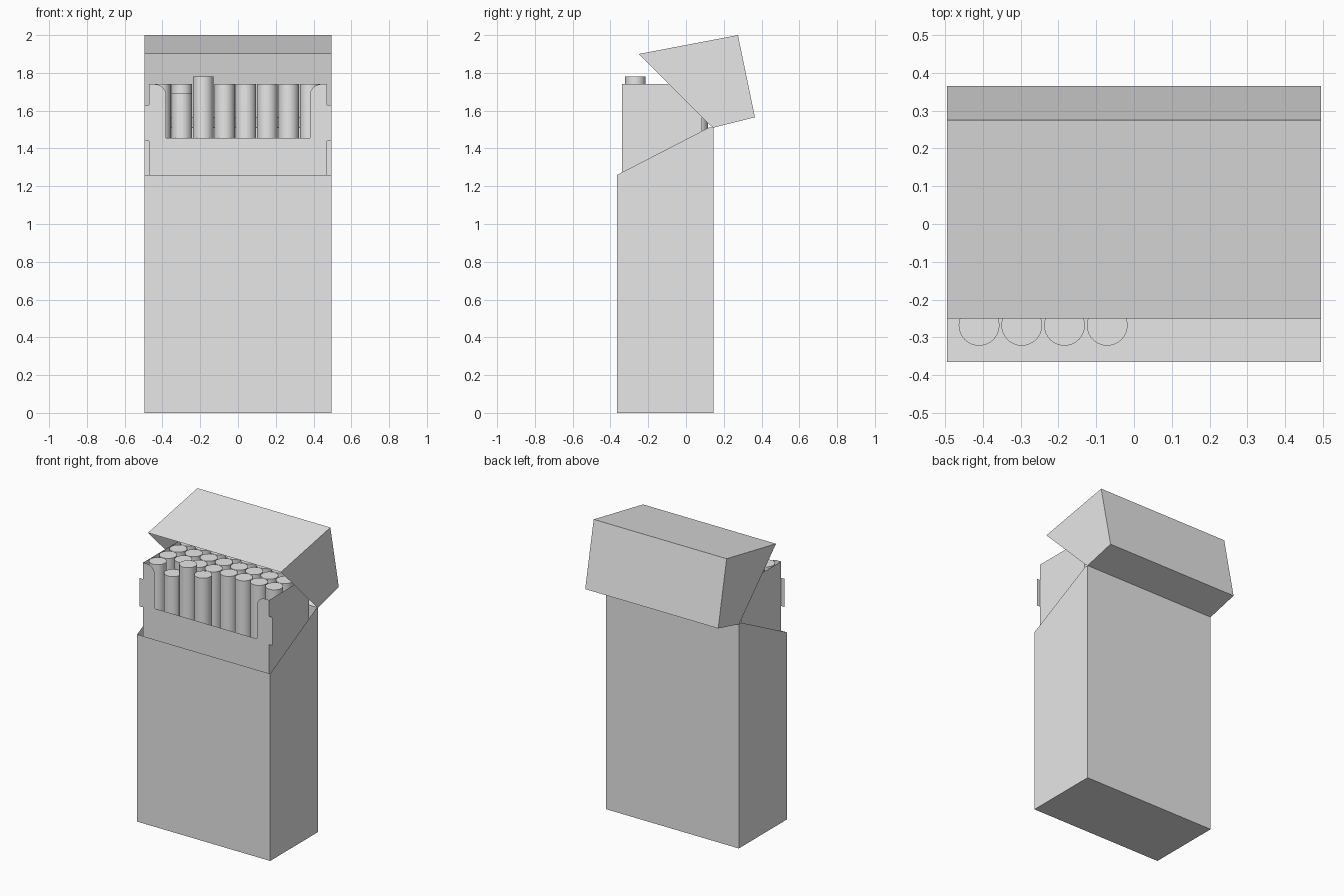
import bpy, bmesh, math
from mathutils import Matrix

if "Cube" in bpy.data.objects:
    bpy.data.objects.remove(bpy.data.objects["Cube"])

card = bpy.data.materials.new("light grey")
card.diffuse_color = (0.8, 0.8, 0.8, 1)
card.use_nodes = True
card.node_tree.nodes["Principled BSDF"].inputs["Base Color"].default_value = card.diffuse_color


def finish(name, bm, weld=True):
    if weld:
        bmesh.ops.remove_doubles(bm, verts=bm.verts, dist=1e-5)
    bmesh.ops.recalc_face_normals(bm, faces=bm.faces)
    me = bpy.data.meshes.new(name)
    bm.to_mesh(me)
    bm.free()
    me.materials.append(card)
    ob = bpy.data.objects.new(name, me)
    bpy.context.collection.objects.link(ob)
    return ob


def face(bm, pts):
    return bm.faces.new([bm.verts.new(p) for p in pts])


def shell(name, profile, walls, half):
    """Open card box: a side profile (y, z) on both ends, joined by the listed edges."""
    bm = bmesh.new()
    for x in (-half, half):
        face(bm, [(x, y, z) for y, z in profile])
    for i in walls:
        a, b = profile[i], profile[(i + 1) % len(profile)]
        face(bm, [(-half, *a), (half, *a), (half, *b), (-half, *b)])
    return finish(name, bm)


# Outer box, open along its sloping top
shell("box_body",
      [(-.365, 0), (.145, 0), (.145, 1.51), (.12, 1.51), (-.365, 1.26)],
      [0, 1, 4], .495)

# Flip lid tipped back on its hinge, open towards the front
shell("flip_lid",
      [(-.25, 1.90), (.275, 2.0), (.365, 1.565), (.145, 1.51), (.125, 1.525)],
      [0, 1, 2], .495)

# Inner frame: front panel with cutout and side tabs, plus two side panels
LOW, TOP, FY = 1.0, 1.74, -.34
arc = [(.44 - .06 * math.cos(t), 1.68 + .06 * math.sin(t))
       for t in (math.radians(15 * i) for i in range(7))]
half = [(.38, 1.455)] + arc + [(.47, TOP), (.47, 1.63), (.495, 1.63),
                               (.495, 1.44), (.47, 1.44), (.47, LOW)]
outline = half + [(-x, z) for x, z in reversed(half)]
bm = bmesh.new()
face(bm, [(x, FY, z) for x, z in outline])
for x in (-.47, .47):
    face(bm, [(x, FY, LOW), (x, .085, LOW), (x, .085, TOP), (x, FY, TOP)])
finish("inner_frame", bm)

# Cigarettes: four rows, the front one half empty with two at odd heights
odd_tops = {(0, 1): 1.69, (0, 2): 1.78}
bm = bmesh.new()
for row in range(4):
    for col in range(4 if row == 0 else 8):
        top, base = odd_tops.get((row, col), 1.74), .02
        centre = (-.41 + .113 * col, -.268 + .11 * row, (top + base) / 2)
        bmesh.ops.create_cone(bm, cap_ends=True, segments=32, radius1=.054,
                              radius2=.054, depth=top - base,
                              matrix=Matrix.Translation(centre))
sticks = finish("cigarettes", bm, weld=False)
bpy.context.view_layer.objects.active = sticks
sticks.select_set(True)
bpy.ops.object.shade_smooth_by_angle(angle=math.radians(40))
